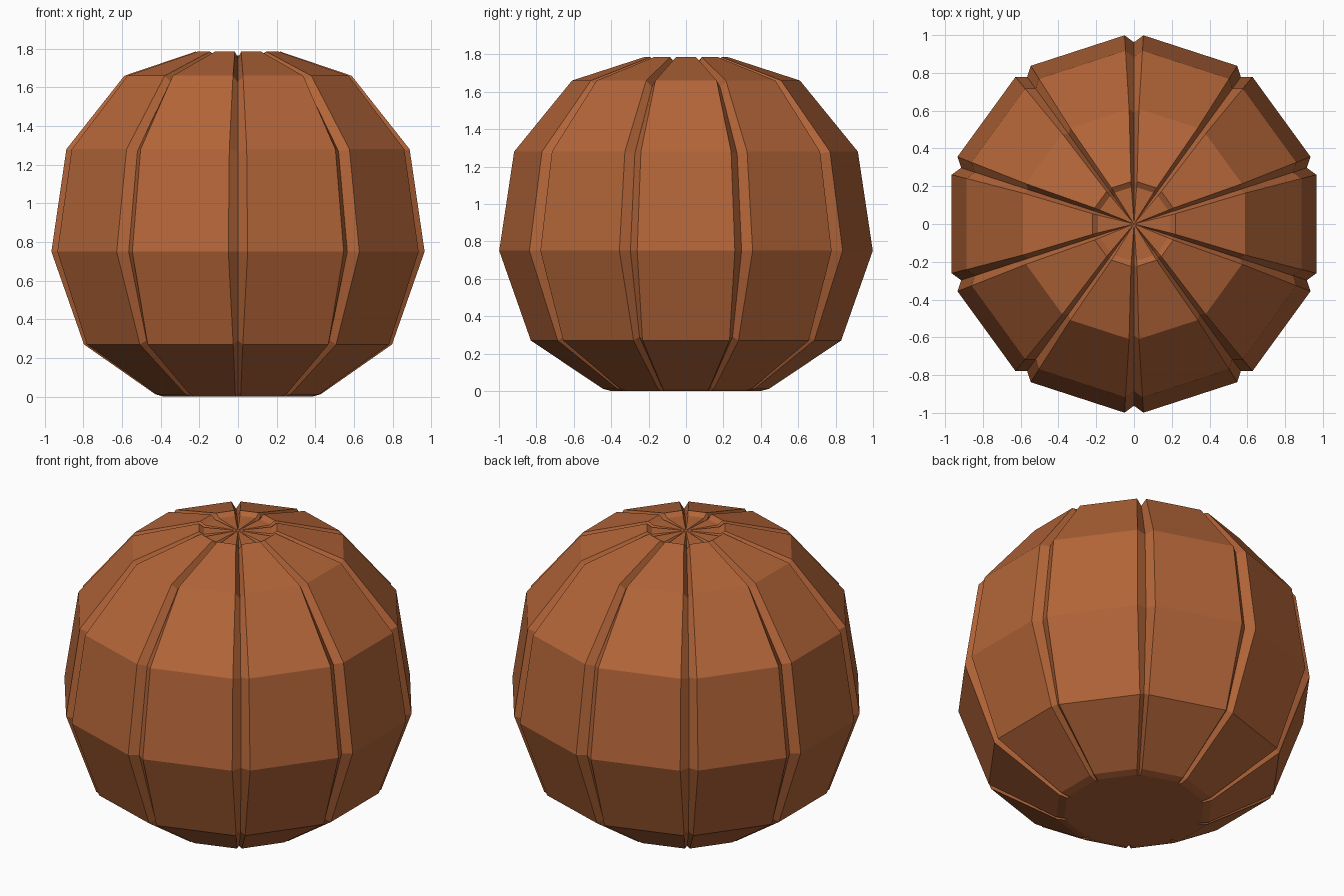
import bpy, bmesh
from math import sin, cos, asin, radians

if "Cube" in bpy.data.objects:
    bpy.data.objects.remove(bpy.data.objects["Cube"])

RIBS = 10
# ring profile: rib-edge radius, height, groove half width, valley radius, valley height
RINGS = [
    (0.40, 0.000, 0.010, 0.385, 0.000),
    (0.445, 0.012, 0.014, 0.425, 0.025),
    (0.83, 0.27, 0.025, 0.805, 0.29),
    (1.00, 0.75, 0.050, 0.962, 0.75),
    (0.92, 1.28, 0.045, 0.885, 1.27),
    (0.61, 1.66, 0.026, 0.590, 1.625),
    (0.225, 1.785, 0.016, 0.215, 1.748),
    (0.195, 1.765, 0.014, 0.170, 1.745),
]

bm = bmesh.new()


def vert(r, a, z):
    return bm.verts.new((r * cos(a), r * sin(a), z))


# three points per groove: edge, valley, edge
rows = []
for r, z, w, vr, vz in RINGS:
    row = []
    d = asin(w / r)
    for i in range(RIBS):
        a = radians(18 + i * 360 / RIBS)
        row += [vert(r, a - d, z), vert(vr, a, vz), vert(r, a + d, z)]
    rows.append(row)

# ribbed skin
n = RIBS * 3
for lo, hi in zip(rows, rows[1:]):
    for i in range(n):
        j = (i + 1) % n
        bm.faces.new((lo[i], lo[j], hi[j], hi[i]))

# flat base and sunken crown disc
bm.faces.new(rows[0][::-1])
crown = vert(0, 0, 1.765)
for i in range(n):
    bm.faces.new((rows[-1][i], rows[-1][(i + 1) % n], crown))

bmesh.ops.recalc_face_normals(bm, faces=bm.faces)
mesh = bpy.data.meshes.new("ribbed_body")
bm.to_mesh(mesh)
bm.free()
body = bpy.data.objects.new("ribbed_body", mesh)
bpy.context.collection.objects.link(body)

# warm brown-orange
mat = bpy.data.materials.new("orange_brown")
mat.diffuse_color = (0.45, 0.13, 0.04, 1)
mat.use_nodes = True
mat.node_tree.nodes["Principled BSDF"].inputs["Base Color"].default_value = mat.diffuse_color
mesh.materials.append(mat)
